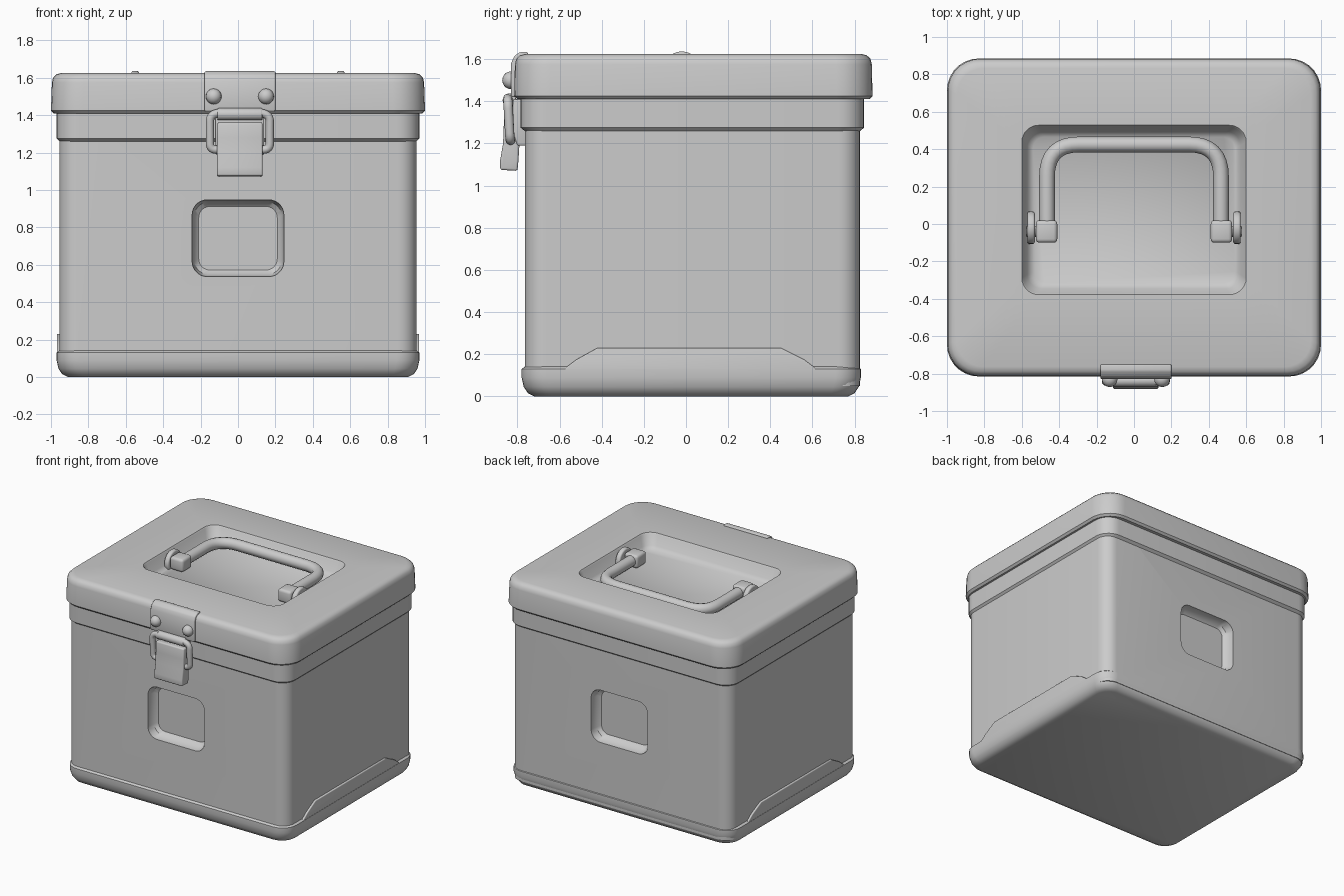
import bpy, bmesh, math
from mathutils import Vector, Matrix

if "Cube" in bpy.data.objects:
    bpy.data.objects.remove(bpy.data.objects["Cube"])

metal = bpy.data.materials.new("plain grey")
metal.use_nodes = True
GREY = (0.6, 0.6, 0.6, 1)
metal.diffuse_color = GREY
metal.node_tree.nodes["Principled BSDF"].inputs["Base Color"].default_value = GREY


def select(ob):
    bpy.ops.object.select_all(action="DESELECT")
    ob.select_set(True)
    bpy.context.view_layer.objects.active = ob


def finish(name, bm, bevel=0, angle=35):
    bmesh.ops.recalc_face_normals(bm, faces=bm.faces)
    mesh = bpy.data.meshes.new(name)
    bm.to_mesh(mesh)
    bm.free()
    mesh.materials.append(metal)
    ob = bpy.data.objects.new(name, mesh)
    bpy.context.collection.objects.link(ob)
    select(ob)
    if bevel:
        mod = ob.modifiers.new("soft edges", "BEVEL")
        mod.width, mod.segments, mod.limit_method = bevel, 3, "ANGLE"
        bpy.ops.object.modifier_apply(modifier=mod.name)
    bpy.ops.object.shade_smooth_by_angle(angle=math.radians(angle))
    return ob


def ring(hx, hy, r, z, cy=0.0, n=7):
    """Rounded rectangle as a list of points."""
    pts = []
    for q, (sx, sy) in enumerate(((1, 1), (-1, 1), (-1, -1), (1, -1))):
        for i in range(n + 1):
            a = math.pi / 2 * (q + i / n)
            pts.append(Vector((sx * (hx - r) + r * math.cos(a),
                               cy + sy * (hy - r) + r * math.sin(a), z)))
    return pts


def loft(name, rings, matrix=Matrix(), angle=35):
    """Skin a stack of rounded rectangles and close both ends."""
    bm = bmesh.new()
    loops = [[bm.verts.new(matrix @ p) for p in r] for r in rings]
    for a, b in zip(loops, loops[1:]):
        for i in range(len(a)):
            j = (i + 1) % len(a)
            bm.faces.new((a[i], a[j], b[j], b[i]))
    bm.faces.new(loops[0])
    bm.faces.new(loops[-1])
    return finish(name, bm, angle=angle)


def prism(name, profile, x0, x1, bevel=0.008):
    """Extrude a (y, z) profile along x."""
    bm = bmesh.new()
    face = bm.faces.new([bm.verts.new((x0, y, z)) for y, z in profile])
    new = bmesh.ops.extrude_face_region(bm, geom=[face])["geom"]
    bmesh.ops.translate(bm, vec=(x1 - x0, 0, 0),
                        verts=[v for v in new if isinstance(v, bmesh.types.BMVert)])
    return finish(name, bm, bevel)


def tube(name, points, radius, fillet, steps=8):
    """Round rod through the points with filleted corners."""
    pts = [Vector(p) for p in points]
    path = [pts[0]]
    for a, b, c in zip(pts, pts[1:], pts[2:]):
        s, e = b + (a - b).normalized() * fillet, b + (c - b).normalized() * fillet
        for i in range(steps + 1):
            t = i / steps
            path.append(s * (1 - t) ** 2 + b * 2 * t * (1 - t) + e * t * t)
    path.append(pts[-1])
    curve = bpy.data.curves.new(name, "CURVE")
    curve.dimensions = "3D"
    curve.bevel_depth, curve.bevel_resolution, curve.use_fill_caps = radius, 4, True
    spline = curve.splines.new("POLY")
    spline.points.add(len(path) - 1)
    for sp, p in zip(spline.points, path):
        sp.co = (*p, 1)
    curve.materials.append(metal)
    ob = bpy.data.objects.new(name, curve)
    bpy.context.collection.objects.link(ob)
    select(ob)
    bpy.ops.object.convert(target="MESH")
    bpy.ops.object.shade_smooth_by_angle(angle=math.radians(50))


def disc(name, centre, radius, depth, axis, bevel):
    bm = bmesh.new()
    turn = Matrix.Rotation(math.pi / 2, 4, axis)
    bmesh.ops.create_cone(bm, cap_ends=True, segments=24, radius1=radius, radius2=radius,
                          depth=depth, matrix=Matrix.Translation(centre) @ turn)
    return finish(name, bm, bevel)


# Box body with a gentle flare under the lip
CY = 0.03
body = loft("box_body", [ring(.955, .795, .1, z, CY) for z in (.05, 1.42)])

# Shallow pockets in the front and back walls
for side, wall in ((-1, CY - .795), (1, CY + .795)):
    turn = Matrix.Translation((0, wall, .742)) @ Matrix.Rotation(side * -math.pi / 2, 4, "X")
    cutter = loft("pocket_cutter", [ring(.245, .205, .08, .05), ring(.245, .205, .08, -.01),
                                    ring(.232, .192, .07, -.06), ring(.21, .17, .06, -.08)], turn)
    cutter.hide_render = True
    mod = body.modifiers.new("pocket", "BOOLEAN")
    mod.operation, mod.solver, mod.object = "DIFFERENCE", "EXACT", cutter
    select(body)
    bpy.ops.object.modifier_apply(modifier=mod.name)
    bpy.data.objects.remove(cutter)
select(body)
bpy.ops.object.shade_smooth_by_angle(angle=math.radians(35))

# Base tray with a rounded bottom edge
loft("base_tray", [ring(.91, .745, .1, 0, .025), ring(.94, .775, .11, .015, .025),
                   ring(.96, .795, .12, .045, .025), ring(.97, .805, .12, .09, .025),
                   ring(.97, .805, .12, .13, .025), ring(.95, .785, .1, .145, .025)], angle=50)

# Raised tabs of the tray on both sides
for s, label in ((1, "left"), (-1, "right")):
    prism(label + "_tray_tab", [(-.62, .1), (-.52, .175), (-.42, .23), (.45, .23),
                                (.56, .175), (.66, .1)], s * .94, s * .969, .006)

# Lip band beneath the lid
loft("lip_band", [ring(.95, .79, .1, 1.255, CY), ring(.97, .815, .12, 1.275, CY),
                  ring(.97, .815, .12, 1.42, CY)])

# Lid with rounded rim and sunken handle well
LY, WY = .035, .075
loft("lid", [ring(.985, .835, .16, 1.41, LY), ring(1.0, .85, .17, 1.425, LY),
             ring(.995, .847, .17, 1.575, LY), ring(.988, .84, .165, 1.602, LY),
             ring(.972, .823, .155, 1.618, LY), ring(.945, .798, .14, 1.625, LY),
             ring(.6, .453, .09, 1.625, WY), ring(.592, .445, .085, 1.615, WY),
             ring(.57, .42, .075, 1.54, WY), ring(.54, .39, .06, 1.515, WY)], angle=40)

# Carrying handle lying in the well
tube("handle", [(-.465, -.02, 1.57), (-.465, .425, 1.57), (.465, .425, 1.57),
                (.465, -.02, 1.57)], .042, .17)
for s, label in ((1, "left"), (-1, "right")):
    prism(label + "_handle_block", [(-.1, 1.52), (-.1, 1.62), (.02, 1.62), (.02, 1.52)],
          s * .41, s * .525, .02)
    disc(label + "_handle_pivot", (s * .55, -.02, 1.55), .087, .04, "Y", .012)
    disc(label + "_pivot_pin", (s * .53, -.04, 1.57), .03, .09, "Y", .008)

# Latch plate folded over the lid edge
X = .01
prism("latch_plate", [(-.8, 1.42), (-.83, 1.42), (-.83, 1.58), (-.815, 1.615), (-.785, 1.635),
                      (-.75, 1.634), (-.75, 1.6), (-.79, 1.59)], X - .19, X + .19)
for s, label in ((1, "left"), (-1, "right")):
    bm = bmesh.new()
    bmesh.ops.create_uvsphere(bm, u_segments=16, v_segments=10, radius=.042,
                              matrix=Matrix.Translation((X + s * .14, -.83, 1.5)))
    finish(label + "_latch_rivet", bm, angle=60)
    # Wire arm from the hinge roll down to the lever
    tube(label + "_latch_wire", [(X + s * .1, -.845, 1.415), (X + s * .16, -.845, 1.4),
                                 (X + s * .16, -.835, 1.215), (X + s * .09, -.83, 1.215)],
         .022, .035)
disc("latch_hinge_roll", (X, -.838, 1.405), .032, .24, "Y", .006)
prism("latch_bracket", [(-.75, 1.19), (-.8, 1.19), (-.82, 1.25), (-.82, 1.41), (-.75, 1.41)],
      X - .13, X + .13)

# Curved latch lever
prism("latch_lever", [(-.81, 1.36), (-.86, 1.36), (-.865, 1.28), (-.868, 1.2), (-.882, 1.12),
                      (-.882, 1.075), (-.8, 1.07), (-.795, 1.12), (-.79, 1.2)],
      X - .122, X + .122, .01)
